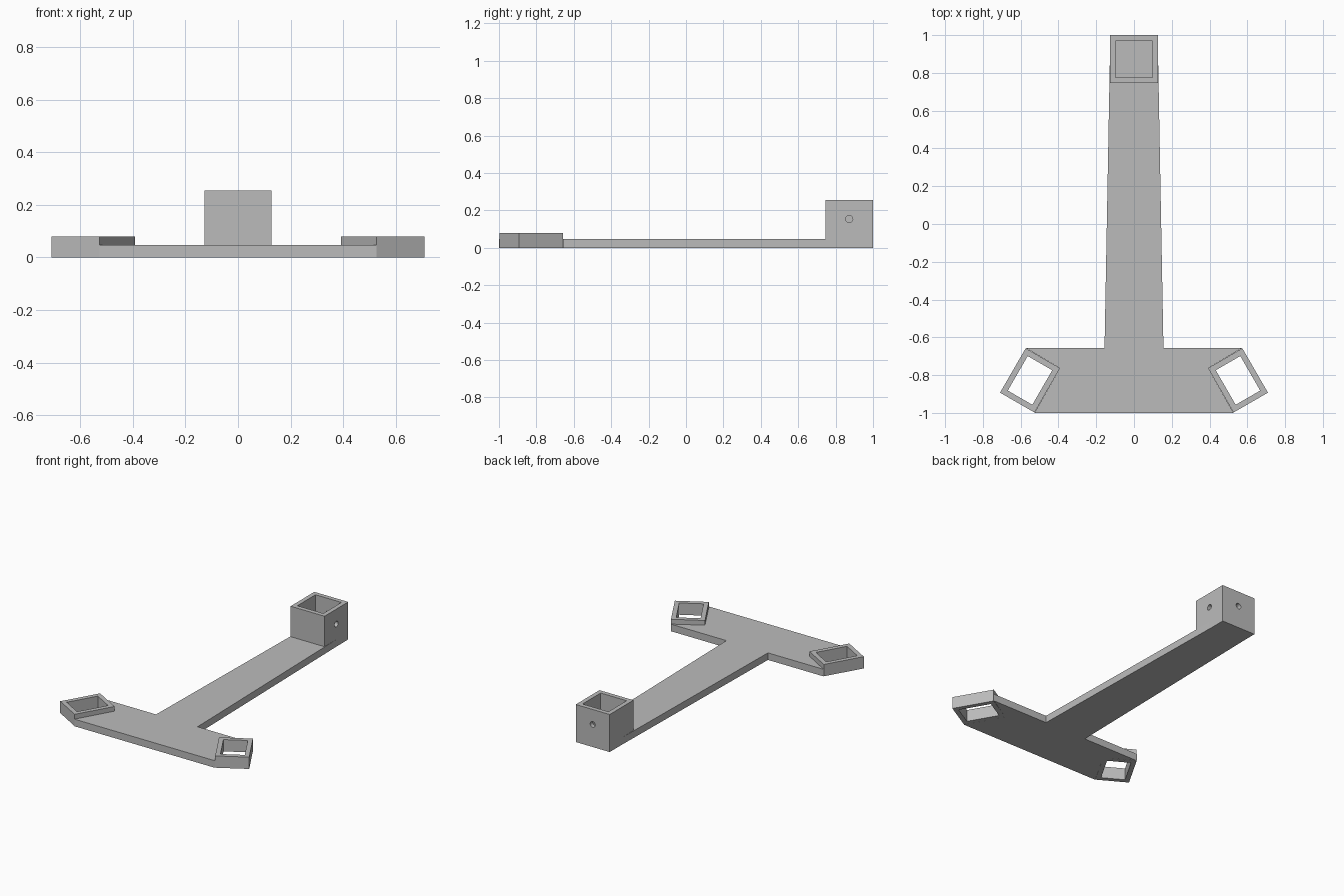
import bpy
import bmesh
from math import radians, pi
from mathutils import Matrix, Vector

if "Cube" in bpy.data.objects:
    bpy.data.objects.remove(bpy.data.objects["Cube"], do_unlink=True)

grey = bpy.data.materials.new("plain grey")
grey.use_nodes = True
GREY = (0.5, 0.5, 0.5, 1)
grey.diffuse_color = GREY
grey.node_tree.nodes["Principled BSDF"].inputs["Base Color"].default_value = GREY

PLATE = 0.048            # plate thickness
RIM = 0.08               # height of the foot frames
WALL = 0.03
HALF = 0.1273            # half width of the socket cube
FOOT = Vector((0.5505, -0.828, 0))
FOOT_SIZE = Vector((0.21, 0.271))


def finish(name, bm):
    bmesh.ops.recalc_face_normals(bm, faces=bm.faces)
    mesh = bpy.data.meshes.new(name)
    bm.to_mesh(mesh)
    bm.free()
    mesh.materials.append(grey)
    obj = bpy.data.objects.new(name, mesh)
    bpy.context.collection.objects.link(obj)
    return obj


def prism(name, points, height):
    bm = bmesh.new()
    face = bm.faces.new([bm.verts.new((x, y, 0)) for x, y in points])
    top = bmesh.ops.extrude_face_region(bm, geom=[face])["geom"]
    bmesh.ops.translate(bm, vec=(0, 0, height),
                        verts=[v for v in top if isinstance(v, bmesh.types.BMVert)])
    return finish(name, bm)


def box(name, size, centre):
    bm = bmesh.new()
    bmesh.ops.create_cube(bm, size=1, matrix=Matrix.Translation(centre) @ Matrix.Diagonal((*size, 1)))
    return finish(name, bm)


def cut(obj, cutter):
    mod = obj.modifiers.new("cut", "BOOLEAN")
    mod.operation = "DIFFERENCE"
    mod.solver = "EXACT"
    mod.object = cutter
    cutter.hide_render = True
    bpy.context.view_layer.objects.active = obj
    bpy.ops.object.modifier_apply(modifier=mod.name)
    bpy.data.objects.remove(cutter, do_unlink=True)


def foot_corner(sx, sy):
    local = Vector((sx * FOOT_SIZE.x / 2, sy * FOOT_SIZE.y / 2, 0))
    p = FOOT + Matrix.Rotation(radians(30), 3, "Z") @ local
    return p.x, p.y


# T-shaped plate, notched where the foot frames sit
front, inner, back = foot_corner(-1, -1), foot_corner(-1, 1), foot_corner(1, 1)
# order along the right half: front corner, notch, back corner, arm root, arm tip
half = [(front[0], -1), inner, (back[0], -0.656), (0.156, -0.656), (HALF + 0.0005, 0.87)]
prism("tee_plate", half + [(-x, y) for x, y in reversed(half)], PLATE)

# Angled open frames at both ends of the crossbar
for side, name in ((1, "left_foot_frame"), (-1, "right_foot_frame")):
    turn = Matrix.Rotation(side * radians(30), 4, "Z")
    frame = box(name, (*FOOT_SIZE, RIM), (0, 0, RIM / 2))
    cut(frame, box("frame_cutter", (FOOT_SIZE.x - 2 * WALL, FOOT_SIZE.y - 2 * WALL, 1), (0, 0, 0)))
    frame.data.transform(Matrix.Translation((side * FOOT.x, FOOT.y, 0)) @ turn)

# Square socket at the arm tip, open on top
mid_y = 1 - HALF
height = 2 * HALF
socket = box("socket", (height, height, height), (0, mid_y, HALF))
opening = height - 2 * WALL
cut(socket, box("socket_cutter", (opening, opening, 1), (0, mid_y, PLATE + 0.5)))

# Screw holes through one side wall and the back wall
for axis, offset in (("Y", (HALF, 0, 0)), ("X", (0, HALF, 0))):
    bm = bmesh.new()
    place = Matrix.Translation(Vector((0, mid_y, 0.153)) + Vector(offset))
    bmesh.ops.create_cone(bm, cap_ends=True, segments=32, radius1=0.019, radius2=0.019,
                          depth=0.1, matrix=place @ Matrix.Rotation(pi / 2, 4, axis))
    cut(socket, finish("screw_hole_cutter", bm))
